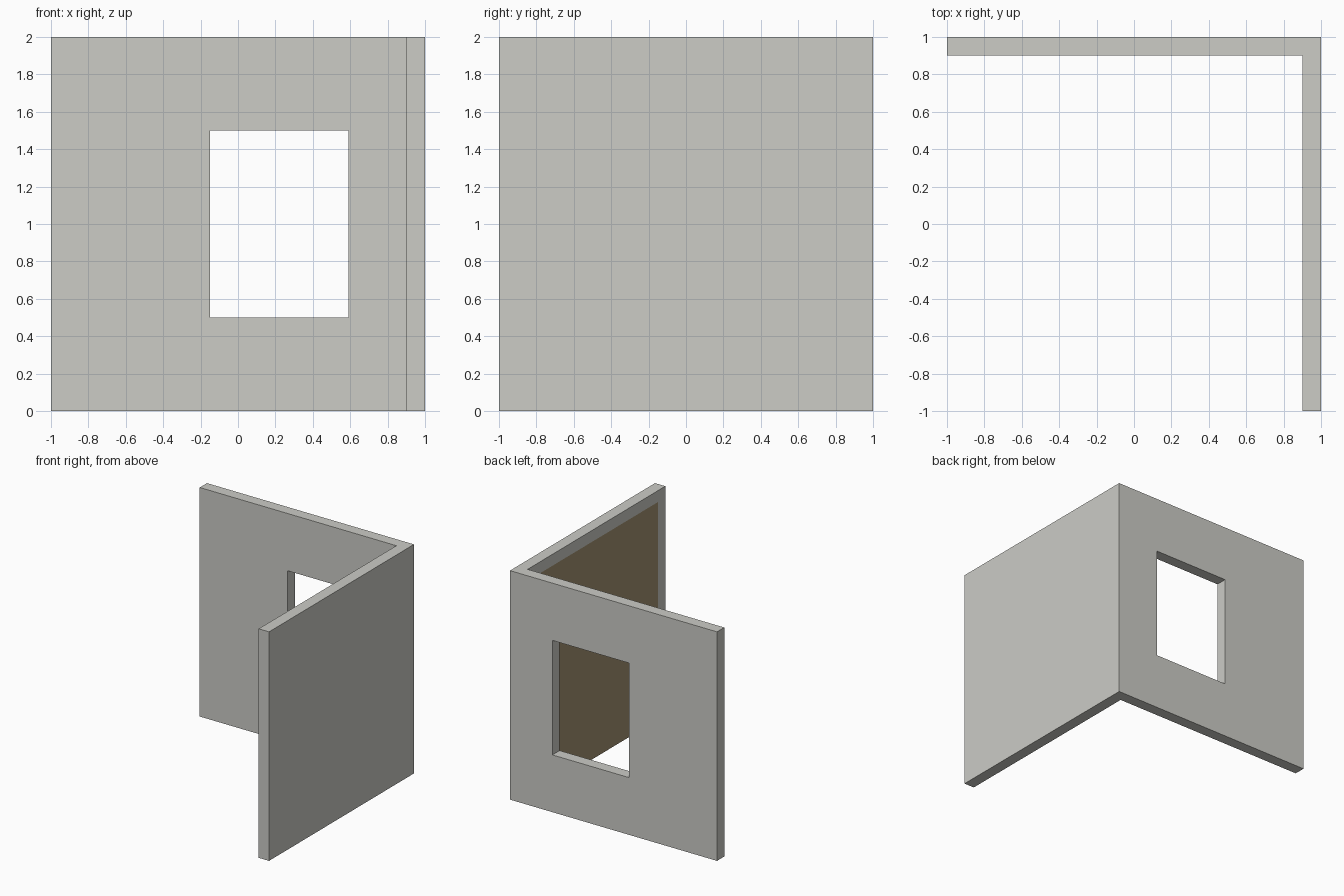
import bpy, bmesh
from mathutils import Vector

if "Cube" in bpy.data.objects:
    bpy.data.objects.remove(bpy.data.objects["Cube"])


def material(name, rgb):
    m = bpy.data.materials.new(name)
    m.diffuse_color = (*rgb, 1)
    m.use_nodes = True
    m.node_tree.nodes["Principled BSDF"].inputs["Base Color"].default_value = m.diffuse_color
    return m


T = 0.9                                   # inner plane of the walls
WX, WZ = (-0.15, 0.59), (0.5, 1.5)        # window opening

bm = bmesh.new()

# L-shaped wall footprint, raised to full height
outline = [(-1, 1), (-1, T), (T, T), (T, -1), (1, -1), (1, 1)]
base = bm.faces.new([bm.verts.new((x, y, 0)) for x, y in outline])
ext = bmesh.ops.extrude_face_region(bm, geom=[base])
top = [v for v in ext["geom"] if isinstance(v, bmesh.types.BMVert)]
bmesh.ops.translate(bm, verts=top, vec=(0, 0, 2))
bmesh.ops.recalc_face_normals(bm, faces=bm.faces[:])

# Cut lines for the window and the painted inner panel
cuts = [((x, 0, 0), (1, 0, 0)) for x in WX]
cuts += [((0, 0, z), (0, 0, 1)) for z in (*WZ, 1.9)]
cuts += [((0, -T, 0), (0, 1, 0))]
for co, no in cuts:
    bmesh.ops.bisect_plane(bm, geom=bm.verts[:] + bm.edges[:] + bm.faces[:],
                           plane_co=co, plane_no=no, dist=1e-5)

# Window: remove both skins and join the rims with jambs
hole = []
for f in bm.faces:
    c = f.calc_center_median()
    if abs(f.normal.y) > 0.9 and WX[0] < c.x < WX[1] and WZ[0] < c.z < WZ[1]:
        hole.append(f)
rims = list({e for f in hole for e in f.edges})
bmesh.ops.delete(bm, geom=hole, context='FACES_ONLY')
bmesh.ops.bridge_loops(bm, edges=rims)
bmesh.ops.recalc_face_normals(bm, faces=bm.faces[:])

# Brown panel on the inner side of the right wall
for f in bm.faces:
    c = f.calc_center_median()
    if f.normal.x < -0.9 and abs(c.x - T) < 1e-3 and c.y > -T and c.z < 1.9:
        f.material_index = 1

# Tidy away cut lines that are not needed
bmesh.ops.dissolve_limit(bm, angle_limit=0.01, verts=bm.verts[:],
                         edges=bm.edges[:], delimit={'MATERIAL'})

mesh = bpy.data.meshes.new("corner_walls")
bm.to_mesh(mesh)
bm.free()
mesh.materials.append(material("light grey wall", (0.604, 0.604, 0.565)))
mesh.materials.append(material("brown panel", (0.371, 0.287, 0.165)))
obj = bpy.data.objects.new("corner_walls", mesh)
bpy.context.collection.objects.link(obj)
